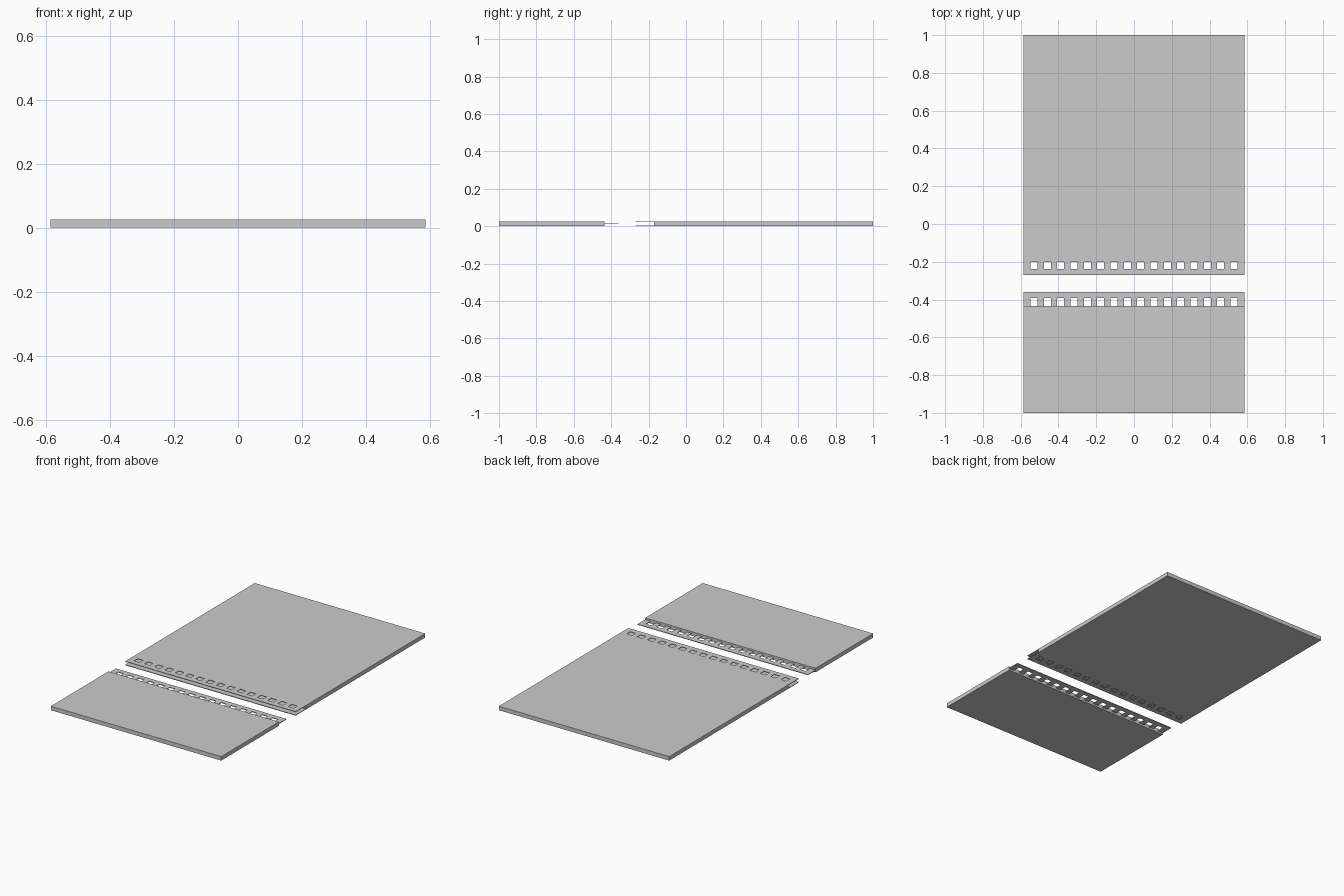
import bpy, bmesh

if "Cube" in bpy.data.objects:
    bpy.data.objects.remove(bpy.data.objects["Cube"])

HALF_W = 0.585
HOLES = 16
PITCH = 0.0706
HOLE_W = 0.037

# x cuts alternate solid / hole / solid ...
xs = [-HALF_W]
for i in range(HOLES):
    c = (i - (HOLES - 1) / 2) * PITCH
    xs += [c - HOLE_W / 2, c + HOLE_W / 2]
xs.append(HALF_W)


def panel(name, ys, zs, filled):
    """Watertight mesh from a cell grid: only faces between solid and empty are made."""
    dims = (len(xs) - 1, len(ys) - 1, len(zs) - 1)

    def solid(c):
        return all(0 <= c[a] < dims[a] for a in range(3)) and filled(c[0] % 2 == 1, c[1], c[2])

    bm = bmesh.new()
    verts = {}

    def vert(k):
        if k not in verts:
            verts[k] = bm.verts.new((xs[k[0]], ys[k[1]], zs[k[2]]))
        return verts[k]

    for i in range(dims[0]):
        for j in range(dims[1]):
            for k in range(dims[2]):
                cell = (i, j, k)
                if not solid(cell):
                    continue
                for a in range(3):
                    b, c = (a + 1) % 3, (a + 2) % 3
                    for s in (0, 1):
                        n = list(cell)
                        n[a] += 2 * s - 1
                        if solid(n):
                            continue
                        ring = []
                        for u, v in ((0, 0), (1, 0), (1, 1), (0, 1)):
                            p = list(cell)
                            p[a] += s
                            p[b] += u
                            p[c] += v
                            ring.append(vert(tuple(p)))
                        bm.faces.new(ring if s else ring[::-1])
    me = bpy.data.meshes.new(name)
    bm.to_mesh(me)
    bm.free()
    ob = bpy.data.objects.new(name, me)
    bpy.context.collection.objects.link(ob)
    return ob


# Back panel: thick slab whose front edge splits into two perforated skins
panel("back_panel",
      [-0.27, -0.237, -0.202, -0.17, 1.0],
      [0.0, 0.004, 0.021, 0.025],
      lambda hole, j, k: j == 3 or (k != 1 and not (hole and j == 1)))

# Front panel: thick slab with a thin perforated tongue at mid height
panel("front_panel",
      [-1.0, -0.435, -0.391, -0.36],
      [0.0, 0.0105, 0.0145, 0.025],
      lambda hole, j, k: j == 0 or (k == 1 and not (hole and j == 1)))
